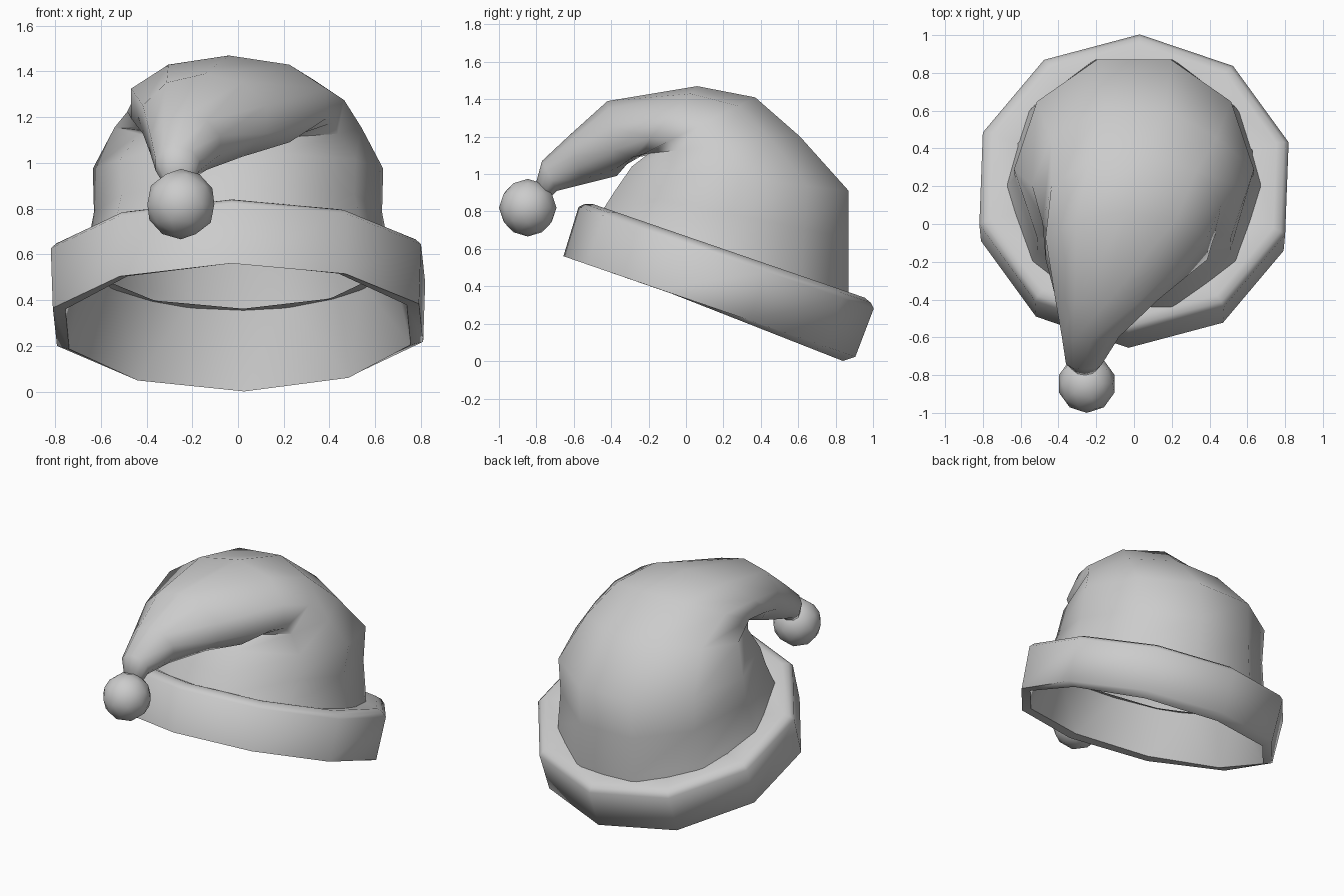
import bpy, bmesh, math
from mathutils import Vector

if "Cube" in bpy.data.objects:
    bpy.data.objects.remove(bpy.data.objects["Cube"])

SIDES = 10


def build(name, rings, angle, cap_last=False):
    """Skin a list of point rings (bottom to top) into a smooth-shaded object."""
    bm = bmesh.new()
    loops = [[bm.verts.new(p) for p in ring] for ring in rings]
    for a, b in zip(loops, loops[1:]):
        for i in range(SIDES):
            j = (i + 1) % SIDES
            bm.faces.new((a[i], a[j], b[j], b[i]))
    if cap_last:
        bm.faces.new(loops[-1])
    me = bpy.data.meshes.new(name)
    bm.to_mesh(me)
    bm.free()
    ob = bpy.data.objects.new(name, me)
    bpy.context.collection.objects.link(ob)
    bpy.ops.object.select_all(action='DESELECT')
    ob.select_set(True)
    bpy.context.view_layer.objects.active = ob
    bpy.ops.object.shade_smooth_by_angle(angle=math.radians(angle))
    return ob


# Brim: a ten-sided band, tilted down toward the back, open underneath
tilt = math.radians(19)
centre = Vector((0, 0.125, 0.292))
back = Vector((0, math.cos(tilt), -math.sin(tilt)))
up = Vector((0, math.sin(tilt), math.cos(tilt)))


def tilted_ring(r, h, lean=0.0):
    ring = []
    for i in range(SIDES):
        a = math.radians(88) + i * math.tau / SIDES
        ring.append(centre + Vector((r * math.cos(a) * 1.02, 0, 0))
                    + back * (r * math.sin(a)) + up * (h - lean * math.sin(a)))
    return ring


lip = tilted_ring(0.77, -0.01, 0.033)
profile = [(0.826, 0.0), (0.835, 0.275), (0.81, 0.30), (0.77, 0.315), (0.64, 0.295)]
build("brim", [lip] + [tilted_ring(r, h) for r, h in profile], 75)

# Cloth: rings given by front (y, z), back (y, z), centre x, half width, first angle
sections = [
    ((-0.45, 0.80), (0.87, 0.40), 0.00, 0.665, 72),
    ((-0.38, 0.91), (0.87, 0.66), 0.00, 0.63, 72),
    ((-0.29, 1.04), (0.87, 0.91), 0.00, 0.635, 72),
    ((-0.20, 1.11), (0.61, 1.20), 0.00, 0.54, 72),   # fold line
    ((-0.26, 1.09), (0.37, 1.41), -0.01, 0.48, 81),
    ((-0.32, 1.05), (0.06, 1.47), -0.04, 0.45, 90),
    ((-0.37, 0.99), (-0.42, 1.39), -0.145, 0.285, 90),
    ((-0.55, 0.945), (-0.62, 1.21), -0.23, 0.16, 90),
    ((-0.69, 0.91), (-0.77, 1.07), -0.265, 0.10, 90),
    ((-0.73, 0.87), (-0.80, 0.96), -0.26, 0.065, 90),
]
cloth = [lip]
for f, b, cx, w, start in sections:
    f, b = Vector((cx, *f)), Vector((cx, *b))
    mid, half = (f + b) / 2, (b - f) / 2
    start = math.radians(start)
    ring = []
    for i in range(SIDES):
        a = start + i * math.tau / SIDES
        ring.append(mid + Vector((w * math.cos(a), 0, 0))
                    + half * (math.sin(a) / math.sin(start)))
    cloth.append(ring)
build("cloth_body", cloth, 80, cap_last=True)

# Bobble at the tip
bpy.ops.mesh.primitive_ico_sphere_add(subdivisions=2, radius=0.154,
                                      location=(-0.25, -0.846, 0.82))
bpy.context.object.name = "bobble"
bpy.ops.object.shade_smooth()
